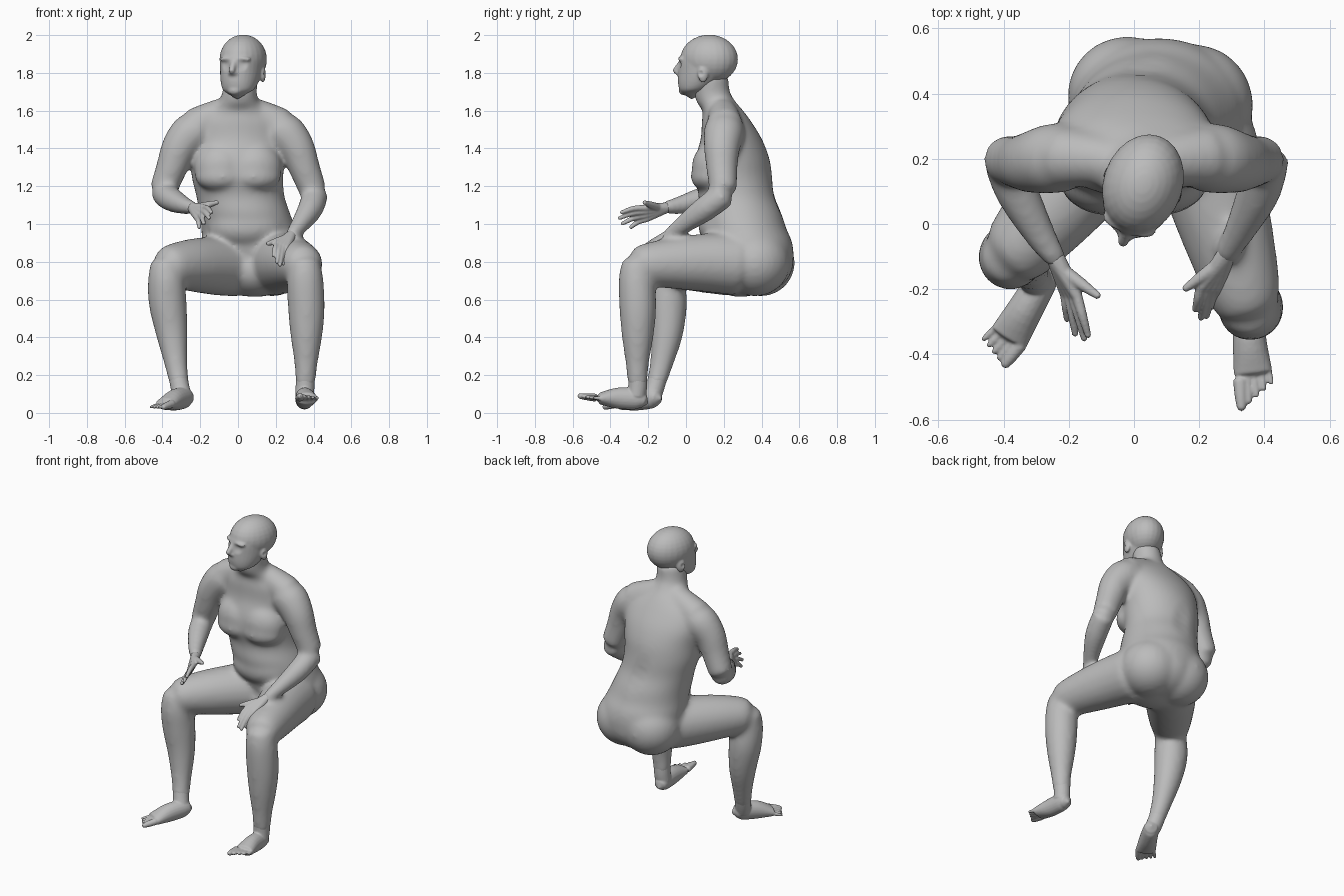
import bpy, bmesh, math
from mathutils import Vector, Matrix

old = bpy.data.objects.get("Cube")
if old:
    bpy.data.objects.remove(old)

skin = bpy.data.materials.new("grey skin")
skin.use_nodes = True
GREY = (0.5, 0.5, 0.5, 1)
skin.diffuse_color = GREY
skin.node_tree.nodes["Principled BSDF"].inputs["Base Color"].default_value = GREY
X, Z = Vector((1, 0, 0)), Vector((0, 0, 1))


def spline(rings, steps=4):
    """Catmull-Rom through rings of (x, y, z, half width, half depth)."""
    pts = [list(r) + [r[3]] * (5 - len(r)) for r in rings]
    pts = [pts[0]] + pts + [pts[-1]]
    out = []
    for a, b, c, d in zip(pts, pts[1:], pts[2:], pts[3:]):
        for k in range(steps):
            t = k / steps
            out.append([0.5 * (2 * q + (r - p) * t + (2 * p - 5 * q + 4 * r - s) * t * t
                               + (3 * q - p - 3 * r + s) * t ** 3)
                        for p, q, r, s in zip(a, b, c, d)])
    return out + [pts[-1]]


def tube(bm, rings, ref=Z, axis=None, sides=20):
    """Loft with pointed ends; a fixed axis keeps the sections parallel."""
    path = spline(rings)
    loops, n = [], len(path)
    for i, (x, y, z, a, b) in enumerate(path):
        t = axis or (Vector(path[min(i + 1, n - 1)][:3]) - Vector(path[max(i - 1, 0)][:3])).normalized()
        u = X if axis else t.cross(ref).normalized()
        v = t.cross(u)
        angles = [2 * math.pi * k / sides for k in range(sides)]
        loops.append([bm.verts.new(Vector((x, y, z)) + u * a * math.cos(g) + v * b * math.sin(g))
                      for g in angles])
        if i in (0, n - 1):
            end = bm.verts.new(Vector((x, y, z)) + t * min(a, b) * (-0.7 if i == 0 else 0.7))
            first = end if i == 0 else first
    for p, q in zip(loops, loops[1:]):
        for k in range(sides):
            m = (k + 1) % sides
            bm.faces.new((p[k], p[m], q[m], q[k]))
    for k in range(sides):
        m = (k + 1) % sides
        bm.faces.new((first, loops[0][m], loops[0][k]))
        bm.faces.new((end, loops[-1][k], loops[-1][m]))


def ball(bm, centre, size, turn=0):
    m = Matrix.Translation(centre) @ Matrix.Rotation(turn, 4, 'Z') @ Matrix.Diagonal((*size, 1))
    bmesh.ops.create_uvsphere(bm, u_segments=24, v_segments=16, radius=1, matrix=m)


def finish(name, bm, voxel, smooth, dents=()):
    """Fuse the overlapping volumes into one skin, then press in the dents."""
    bmesh.ops.recalc_face_normals(bm, faces=bm.faces[:])
    raw = bpy.data.meshes.new(name)
    bm.to_mesh(raw)
    bm.free()
    obj = bpy.data.objects.new(name, raw)
    bpy.context.collection.objects.link(obj)
    mod = obj.modifiers.new("fuse", 'REMESH')
    mod.mode, mod.voxel_size = 'VOXEL', voxel
    mod = obj.modifiers.new("soften", 'SMOOTH')
    mod.factor, mod.iterations = 0.5, smooth
    bpy.context.view_layer.update()
    mesh = bpy.data.meshes.new_from_object(obj.evaluated_get(bpy.context.evaluated_depsgraph_get()))
    obj.modifiers.clear()
    obj.data = mesh
    for centre, radius, push in dents:
        for v in mesh.vertices:
            d = (v.co - Vector(centre)).length / radius
            if d < 1:
                v.co += Vector(push) * (1 - d * d) ** 2
    mesh.materials.clear()
    mesh.materials.append(skin)
    mesh.polygons.foreach_set("use_smooth", [True] * len(mesh.polygons))
    return obj


# Body: torso and neck, leaning forward from the hips
bm = bmesh.new()
tube(bm, [(.085, .32, .735, .215, .165), (.08, .35, .80, .262, .215), (.07, .335, .90, .262, .228),
          (.055, .305, .98, .25, .225), (.035, .285, 1.06, .24, .222), (.012, .27, 1.15, .234, .203),
          (-.003, .25, 1.25, .243, .208), (0, .245, 1.35, .25, .196), (0, .24, 1.45, .255, .162),
          (0, .215, 1.54, .235, .132), (0, .195, 1.60, .165, .108), (.003, .16, 1.645, .108, .105),
          (.008, .138, 1.70, .092, .095), (.018, .135, 1.78, .088, .09)], axis=Z, sides=32)
# buttocks, seat and belly
ball(bm, (-.02, .395, .795), (.185, .182, .178))
ball(bm, (.18, .365, .795), (.187, .188, .178))
ball(bm, (.09, .382, .805), (.20, .188, .175), -.25)
ball(bm, (.09, .29, .755), (.22, .18, .142), -.3)
ball(bm, (.045, .20, .985), (.205, .135, .12))
for s in (-1, 1):
    # chest, shoulder slope and upper arm
    ball(bm, (s * .105, .125, 1.30), (.13, .092, .125), s * .25)
    ball(bm, (s * .105, .112, 1.25), (.125, .085, .075), s * .25)
    tube(bm, [(s * .06, .19, 1.60, .075), (s * .14, .20, 1.565, .085), (s * .22, .205, 1.52, .098)], ref=X)
    tube(bm, [(s * .20, .205, 1.50, .105), (s * .255, .20, 1.475, .108), (s * .312, .19, 1.40, .096),
              (s * .35, .19, 1.30, .084), (s * .396, .198, 1.18, .074)], ref=X)
# forearms
tube(bm, [(-.398, .202, 1.168, .067), (-.36, .10, 1.135, .067), (-.29, -.03, 1.10, .05),
          (-.235, -.115, 1.085, .034)], ref=X)
tube(bm, [(.41, .202, 1.155, .069), (.383, .10, 1.08, .068), (.33, -.01, 1.0, .051),
          (.28, -.10, .935, .035)], ref=X)
# thighs
tube(bm, [(-.01, .32, .78, .165), (-.12, .20, .78, .157), (-.25, .045, .782, .139),
          (-.35, -.07, .778, .115), (-.385, -.105, .775, .095)])
tube(bm, [(.21, .26, .79, .168), (.245, .12, .795, .157), (.29, -.04, .793, .140),
          (.335, -.20, .785, .116), (.35, -.255, .775, .097)])
# shins, from knee to ankle
tube(bm, [(-.383, -.10, .80, .08), (-.38, -.105, .71, .097), (-.372, -.095, .58, .101),
          (-.35, -.10, .42, .085), (-.328, -.13, .26, .062), (-.31, -.16, .15, .052)], ref=X)
tube(bm, [(.35, -.255, .80, .083), (.355, -.26, .71, .097), (.362, -.255, .55, .098),
          (.362, -.256, .40, .084), (.36, -.258, .26, .062), (.356, -.256, .15, .053)], ref=X)
spine = [((.05 - .017 * k, .46 - .004 * k * k, 1.05 + .05 * k), .08, (0, -.006, 0)) for k in range(8)]
finish("body", bm, .0125, 20, spine)

# Head: skull and jaw in its own frame, then turned to the right
bm = bmesh.new()
ball(bm, (0, .005, .010), (.122, .156, .130))
tube(bm, [(0, -.092, -.168, .058, .052), (0, -.075, -.15, .083, .082), (0, -.052, -.11, .099, .113),
          (0, -.022, -.05, .110, .142), (0, -.012, .01, .113, .146), (0, -.005, .05, .106, .135)],
     axis=Z, sides=32)
# nose, lips, chin, brow and ears
tube(bm, [(0, -.150, .0, .012), (0, -.168, -.03, .016), (0, -.183, -.057, .020, .017)], ref=X)
ball(bm, (0, -.160, -.064), (.029, .02, .014))
ball(bm, (0, -.143, -.103), (.036, .024, .012))
ball(bm, (0, -.139, -.118), (.032, .024, .012))
ball(bm, (0, -.133, -.155), (.04, .03, .026))
for s in (-1, 1):
    ball(bm, (s * .045, -.130, .010), (.042, .024, .016), s * .3)
    ball(bm, (s * .109, .008, -.068), (.015, .028, .045), s * .35)
pits = [((s * .044, -.148, -.018), .04, (0, .011, 0)) for s in (-1, 1)]
pits += [((s * .122, .0, -.065), .02, (-s * .008, 0, 0)) for s in (-1, 1)]
head = finish("head", bm, .0065, 7, pits)
head.data.transform(Matrix.Translation((.026, .118, 1.862)) @ Matrix.Rotation(math.radians(-19), 4, 'Z'))


# Hands: palm bones fanned from the wrist, then bent fingers and a thumb
def hand(name, wrist, index, little, tips, thumb):
    bm = bmesh.new()
    wrist, index, little = Vector(wrist), Vector(index), Vector(little)
    for k, tip in enumerate(tips):
        knuckle, tip = index.lerp(little, k / 3), Vector(tip)
        middle = knuckle.lerp(tip, .5) + Z * .008
        tube(bm, [(*wrist, .029), (*wrist.lerp(knuckle, .5), .024), (*knuckle, .018)], sides=12)
        tube(bm, [(*knuckle, .017), (*middle, .0145), (*tip, .010)], sides=12)
    thumb = Vector(thumb)
    root = wrist.lerp(index, .35)
    tube(bm, [(*root, .023), (*root.lerp(thumb, .5), .019), (*thumb, .011)], sides=12)
    finish(name, bm, .005, 3)


hand("right_hand", (-.24, -.105, 1.086), (-.175, -.22, 1.085), (-.21, -.215, 1.025),
     [(-.14, -.345, 1.06), (-.152, -.355, 1.03), (-.18, -.34, 1.0), (-.205, -.295, .98)],
     (-.108, -.222, 1.115))
hand("left_hand", (.285, -.09, .942), (.205, -.195, .89), (.255, -.20, .87),
     [(.188, -.265, .83), (.205, -.29, .795), (.222, -.285, .78), (.242, -.255, .785)],
     (.155, -.20, .895))


# Feet: ankle, heel to ball, with five toes from the big one outwards
def foot(name, ankle, sole, big, small):
    bm = bmesh.new()
    tube(bm, ankle, ref=X)
    tube(bm, sole)
    big, small = Vector(big), Vector(small)
    front, back = Vector(sole[-1][:3]), Vector(sole[-2][:3])
    across = (small - big) * .85
    for k in range(5):
        tip = big.lerp(small, k / 4)
        start = front + across * (k / 4 - .5) - (front - back) * .1
        r = .0145 - .0008 * k if k else .02
        tube(bm, [(*start, r * 1.1), (*start.lerp(tip, .6), r * .95), (*tip, r * .7)], sides=12)
    finish(name, bm, .005, 5)


foot("right_foot", [(-.32, -.143, .21, .05), (-.308, -.163, .14, .05), (-.295, -.18, .09, .05)],
     [(-.262, -.150, .078, .038, .038), (-.285, -.18, .08, .048, .056),
      (-.335, -.265, .068, .055, .056), (-.382, -.345, .046, .062, .032)],
     (-.398, -.434, .030), (-.464, -.355, .03))
foot("left_foot", [(.358, -.257, .21, .05), (.355, -.256, .14, .05), (.352, -.262, .09, .05)],
     [(.347, -.222, .06, .038, .036), (.35, -.26, .073, .047, .055),
      (.355, -.36, .078, .052, .056), (.365, -.455, .076, .060, .032)],
     (.330, -.567, .09), (.422, -.49, .08))
